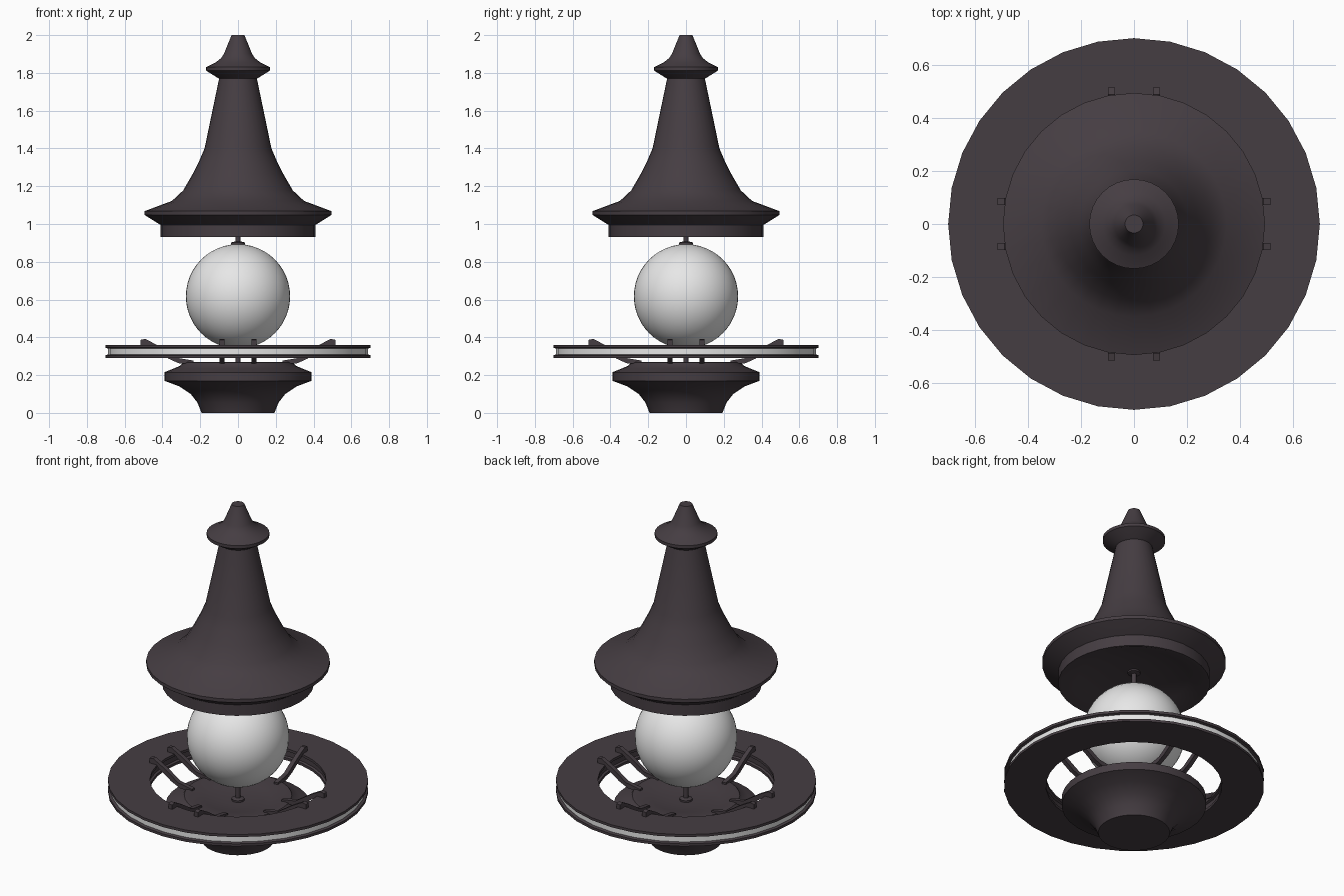
import bpy, bmesh, math

if "Cube" in bpy.data.objects:
    bpy.data.objects.remove(bpy.data.objects["Cube"])

def material(name, rgb):
    m = bpy.data.materials.new(name)
    m.diffuse_color = (*rgb, 1)
    m.use_nodes = True
    m.node_tree.nodes["Principled BSDF"].inputs["Base Color"].default_value = m.diffuse_color
    return m

DARK = material("dark iron", (0.060, 0.047, 0.055))
WHITE = material("frosted white", (0.80, 0.80, 0.80))

def finish(name, bm, mats, smooth=35):
    bmesh.ops.recalc_face_normals(bm, faces=bm.faces[:])
    me = bpy.data.meshes.new(name)
    bm.to_mesh(me)
    bm.free()
    ob = bpy.data.objects.new(name, me)
    bpy.context.collection.objects.link(ob)
    for m in mats:
        me.materials.append(m)
    if smooth:
        bpy.ops.object.select_all(action='DESELECT')
        ob.select_set(True)
        bpy.context.view_layer.objects.active = ob
        bpy.ops.object.shade_smooth_by_angle(angle=math.radians(smooth))
    return ob

def lathe(name, profile, sides=32, closed=False, light_segments=()):
    """Spin (radius, z) points round z; radius 0 closes to a single point."""
    bm = bmesh.new()
    rings = []
    for r, z in profile:
        if r == 0:
            rings.append([bm.verts.new((0, 0, z))] * sides)
        else:
            rings.append([bm.verts.new((r * math.cos(a), r * math.sin(a), z))
                          for a in (2 * math.pi * i / sides for i in range(sides))])
    n = len(rings)
    for k in range(n if closed else n - 1):
        lo, hi = rings[k], rings[(k + 1) % n]
        for i in range(sides):
            j = (i + 1) % sides
            f = bm.faces.new(list(dict.fromkeys((lo[i], lo[j], hi[j], hi[i]))))
            f.material_index = 1 if k in light_segments else 0
    return finish(name, bm, [DARK, WHITE] if light_segments else [DARK])

# Tall flared roof with finial and hollow underside
lathe("roof", [(0, 2.0), (0.034, 2.0), (0.075, 1.90), (0.09, 1.878), (0.118, 1.855),
               (0.169, 1.83), (0.169, 1.812), (0.11, 1.775), (0.10, 1.77),
               (0.177, 1.40), (0.205, 1.335), (0.24, 1.265), (0.29, 1.178), (0.35, 1.122),
               (0.495, 1.068), (0.495, 1.048), (0.415, 0.998),
               (0.409, 0.995), (0.409, 0.93), (0.395, 0.93), (0.30, 0.965),
               (0.15, 0.995), (0, 1.0)])

# Base with a shallow bowl on top
lathe("base", [(0, 0), (0.193, 0), (0.215, 0.055), (0.25, 0.10), (0.31, 0.14), (0.39, 0.17),
               (0.39, 0.215), (0.34, 0.235), (0.305, 0.25), (0.29, 0.268), (0.27, 0.27),
               (0.18, 0.25), (0.08, 0.24), (0, 0.24)])

# Flat ring with a light strip set in its outer edge
lathe("ring", [(0.475, 0.29), (0.702, 0.29), (0.702, 0.305), (0.688, 0.31), (0.688, 0.34),
               (0.702, 0.345), (0.702, 0.36), (0.475, 0.36), (0.475, 0.345),
               (0.487, 0.34), (0.487, 0.31), (0.475, 0.305)],
      closed=True, light_segments=(3,))

# Globe
bm = bmesh.new()
bmesh.ops.create_uvsphere(bm, u_segments=48, v_segments=24, radius=0.276)
bmesh.ops.translate(bm, verts=bm.verts[:], vec=(0, 0, 0.617))
finish("globe", bm, [WHITE], 60)

# Rods with flanges holding the globe above and below
lathe("upper_rod", [(0, 0.885), (0.037, 0.885), (0.037, 0.902), (0.013, 0.908),
                    (0.013, 0.985), (0.035, 0.99), (0.035, 1.002), (0, 1.002)], 12)
lathe("lower_rod", [(0, 0.235), (0.035, 0.235), (0.035, 0.25), (0.013, 0.256),
                    (0.013, 0.33), (0.037, 0.335), (0.037, 0.35), (0, 0.35)], 12)

# Four pairs of arms carrying the ring
ARM = [(0.515, 0.358), (0.515, 0.387), (0.49, 0.392), (0.425, 0.357), (0.325, 0.292),
       (0.235, 0.277), (0.235, 0.258), (0.315, 0.263), (0.37, 0.288), (0.465, 0.352)]

def arm(name, turn, offset, width=0.026):
    bm = bmesh.new()
    c, s = math.cos(turn), math.sin(turn)
    sides = []
    for y in (offset - width / 2, offset + width / 2):
        sides.append([bm.verts.new((x * c - y * s, x * s + y * c, z)) for x, z in ARM])
    bm.faces.new(sides[0])
    bm.faces.new(sides[1][::-1])
    for i in range(len(ARM)):
        j = (i + 1) % len(ARM)
        bm.faces.new((sides[0][i], sides[0][j], sides[1][j], sides[1][i]))
    finish(name, bm, [DARK], 0)

for q in range(4):
    for k, off in enumerate((-0.085, 0.085)):
        arm(f"ring_arm_{q + 1}_{k + 1}", q * math.pi / 2, off)
